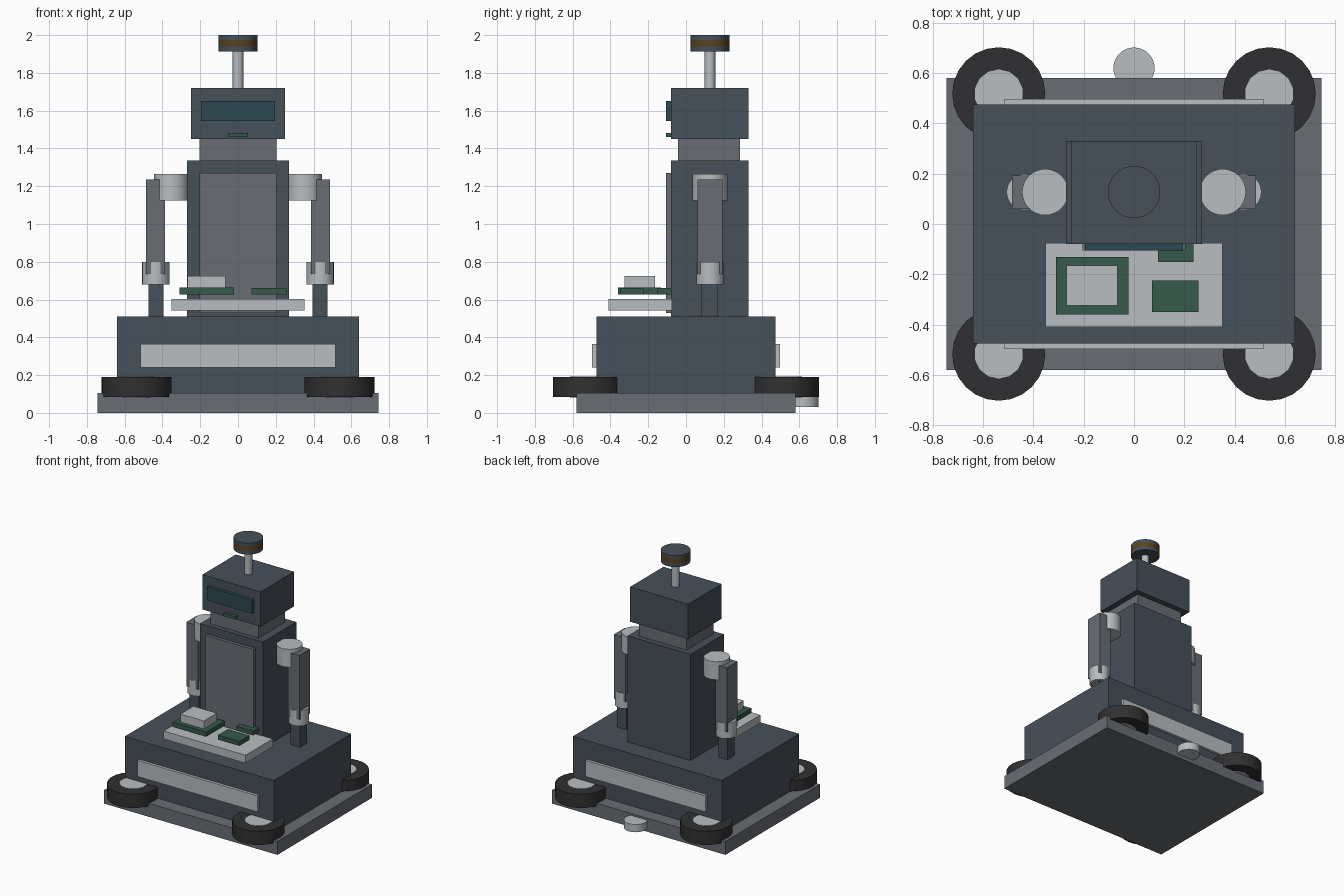
import bpy
import math

if "Cube" in bpy.data.objects:
    bpy.data.objects.remove(bpy.data.objects["Cube"])


def material(name, rgb):
    m = bpy.data.materials.new(name)
    m.diffuse_color = (*rgb, 1)
    m.use_nodes = True
    m.node_tree.nodes["Principled BSDF"].inputs["Base Color"].default_value = m.diffuse_color
    return m


SLATE = material("slate", (0.062, 0.08, 0.1))
STEEL = material("steel", (0.14, 0.155, 0.175))
LIGHT = material("light_metal", (0.48, 0.51, 0.53))
GREEN = material("green", (0.035, 0.1, 0.07))
SCREEN = material("screen", (0.025, 0.065, 0.085))
RUBBER = material("rubber", (0.03, 0.03, 0.032))
AMBER = material("amber", (0.1, 0.055, 0.015))


def box(name, x, y, z, mat):
    """Box from (min, max) ranges."""
    bpy.ops.mesh.primitive_cube_add(size=1, location=[sum(r) / 2 for r in (x, y, z)])
    o = bpy.context.object
    o.name = name
    o.scale = [r[1] - r[0] for r in (x, y, z)]
    bpy.ops.object.transform_apply(location=False, rotation=False, scale=True)
    o.data.materials.append(mat)
    return o


def disc(name, x, y, z, r, mat, sides=32):
    """Upright cylinder with z as a (min, max) range."""
    bpy.ops.mesh.primitive_cylinder_add(vertices=sides, radius=r, depth=z[1] - z[0],
                                        location=(x, y, sum(z) / 2))
    o = bpy.context.object
    o.name = name
    o.data.materials.append(mat)
    bpy.ops.object.shade_smooth_by_angle(angle=math.radians(40))
    return o


# Base
box("base_plate", (-0.745, 0.745), (-0.58, 0.58), (0, 0.105), STEEL)
box("base_body", (-0.64, 0.64), (-0.475, 0.475), (0.1, 0.51), SLATE)
disc("rear_caster", 0, 0.62, (0.03, 0.09), 0.082, LIGHT)
for s, side in ((-1, "front"), (1, "back")):
    box(side + "_bumper_panel", (-0.515, 0.515), sorted((s * 0.465, s * 0.497)),
        (0.24, 0.365), LIGHT)
    for t, lr in ((-1, "left"), (1, "right")):
        disc(f"{side}_{lr}_tyre", t * 0.538, s * 0.518, (0.083, 0.19), 0.185, RUBBER, 24)
        disc(f"{side}_{lr}_hub", t * 0.538, s * 0.518, (0.081, 0.192), 0.097, LIGHT, 14)

# Torso, neck and head
box("torso", (-0.27, 0.27), (-0.08, 0.33), (0.505, 1.335), SLATE)
box("chest_panel", (-0.205, 0.205), (-0.105, -0.07), (0.53, 1.27), STEEL)
box("neck", (-0.205, 0.205), (-0.042, 0.287), (1.33, 1.455), STEEL)
box("head", (-0.25, 0.25), (-0.08, 0.33), (1.45, 1.72), SLATE)
box("face_screen", (-0.195, 0.195), (-0.105, -0.07), (1.545, 1.65), SCREEN)
box("face_light", (-0.052, 0.052), (-0.105, -0.07), (1.46, 1.483), GREEN)

# Sensor mast
disc("mast", 0, 0.127, (1.715, 1.92), 0.028, LIGHT)
disc("sensor_bottom", 0, 0.127, (1.912, 1.94), 0.104, SLATE)
disc("sensor_band", 0, 0.127, (1.94, 1.975), 0.104, AMBER)
disc("sensor_cap", 0, 0.127, (1.975, 2.0), 0.104, SLATE)

# Arms
for t, lr in ((-1, "left"), (1, "right")):
    disc(lr + "_shoulder", t * 0.353, 0.127, (1.125, 1.265), 0.092, LIGHT)
    box(lr + "_upper_arm", sorted((t * 0.386, t * 0.486)), (0.06, 0.192), (0.735, 1.235), STEEL)
    disc(lr + "_elbow", t * 0.435, 0.127, (0.68, 0.8), 0.072, LIGHT)
    box(lr + "_forearm", sorted((t * 0.395, t * 0.475)), (0.083, 0.168), (0.505, 0.73), SLATE)

# Tray and the items on it
box("tray", (-0.352, 0.352), (-0.41, -0.075), (0.542, 0.604), LIGHT)
box("large_board", (-0.31, -0.022), (-0.36, -0.132), (0.628, 0.664), GREEN)
box("board_cover", (-0.268, -0.065), (-0.325, -0.165), (0.664, 0.726), LIGHT)
box("small_board", (0.072, 0.257), (-0.35, -0.225), (0.628, 0.662), GREEN)
box("rear_board", (0.095, 0.237), (-0.152, -0.075), (0.628, 0.662), GREEN)
